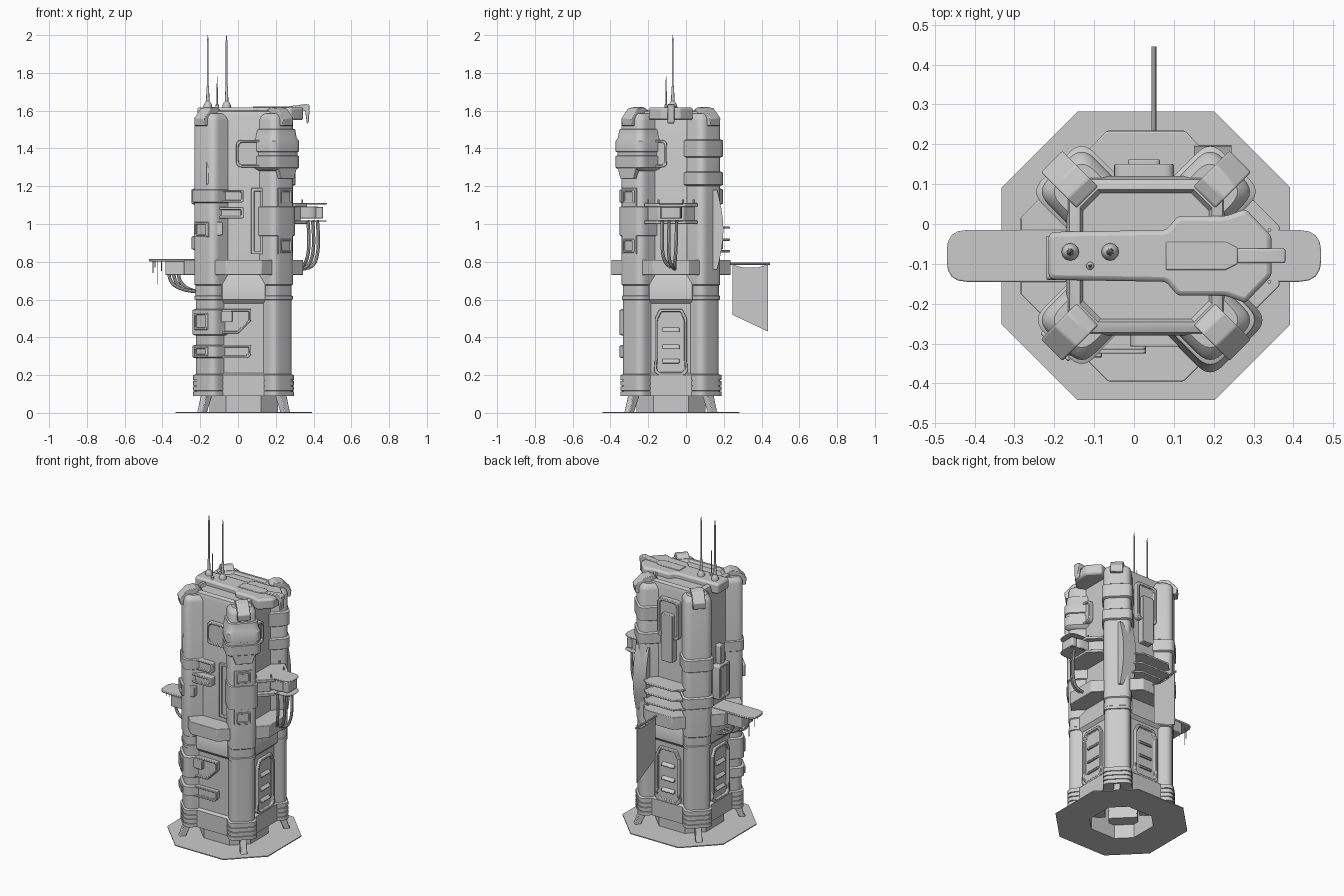
import bpy, bmesh, math
from mathutils import Matrix, Vector

if "Cube" in bpy.data.objects:
    bpy.data.objects.remove(bpy.data.objects["Cube"])

CENTER = Vector((.03, -.08, 0))


def frame(deg):
    # local u = along the side, -y = outward; 0 front, 90 right, 180 back, 270 left
    return Matrix.Translation(CENTER) @ Matrix.Rotation(math.radians(deg), 4, 'Z')


def make(name, rings, mat=Matrix(), bevel=0, closed=False):
    bm = bmesh.new()
    vs = [[bm.verts.new(mat @ Vector(p)) for p in ring] for ring in rings]
    n = len(vs[0])
    pairs = list(zip(vs, vs[1:])) + ([(vs[-1], vs[0])] if closed else [])
    for a, b in pairs:
        for i in range(n):
            bm.faces.new((a[i], a[(i + 1) % n], b[(i + 1) % n], b[i]))
    if not closed:
        bm.faces.new(vs[0])
        bm.faces.new(vs[-1])
    bmesh.ops.recalc_face_normals(bm, faces=bm.faces)
    me = bpy.data.meshes.new(name)
    bm.to_mesh(me)
    bm.free()
    ob = bpy.data.objects.new(name, me)
    bpy.context.collection.objects.link(ob)
    if bevel:
        m = ob.modifiers.new("bevel", 'BEVEL')
        m.width, m.segments, m.limit_method = bevel, 2, 'ANGLE'
    return ob


def fillet(pts, r, n=4):
    rs = r if isinstance(r, (list, tuple)) else [r] * len(pts)
    out = []
    for i, q in enumerate(pts):
        p, a, b = Vector(q), Vector(pts[i - 1]), Vector(pts[(i + 1) % len(pts)])
        if rs[i] == 0:
            out.append(p)
            continue
        s, e = p + (a - p).normalized() * rs[i], p + (b - p).normalized() * rs[i]
        for k in range(n + 1):
            t = k / n
            out.append(s * (1 - t) ** 2 + p * 2 * t * (1 - t) + e * t * t)
    return out


def loft(name, outline, profile, deg=0):
    return make(name, [[(u, -d, z) for u, d in outline(off)] for z, off in profile], frame(deg))


def rect(u0, u1, z0, z1):
    return [(u0, z0), (u1, z0), (u1, z1), (u0, z1)]


def panel(name, deg, pts, d0, d1, r=0, inset=0, depth=.012, bevel=.003):
    pts = fillet(pts, r)
    rings = [[(u, -d, z) for u, z in pts] for d in (d0, d1)]
    if inset:
        us, zs = [p[0] for p in pts], [p[1] for p in pts]
        cu, cz = (min(us) + max(us)) / 2, (min(zs) + max(zs)) / 2
        ku, kz = 1 - 2 * inset / (max(us) - min(us)), 1 - 2 * inset / (max(zs) - min(zs))
        rings += [[(cu + (u - cu) * ku, -d, cz + (z - cz) * kz) for u, z in pts] for d in (d1, d1 - depth)]
    return make(name, rings, frame(deg), bevel)


def deck(name, deg, pts, z0, z1, r=0, bevel=.003):
    return make(name, [[(u, -d, z) for u, d in fillet(pts, r)] for z in (z0, z1)], frame(deg), bevel)


def side(name, deg, pts, u0, u1, bevel=.004):
    return make(name, [[(u, -d, z) for d, z in pts] for u in (u0, u1)], frame(deg), bevel)


def rod(name, x, y, profile, n=12):
    return make(name, [[(x + r * math.cos(2 * math.pi * i / n), y + r * math.sin(2 * math.pi * i / n), z)
                        for i in range(n)] for z, r in profile])


def tube(name, pts, r):
    cu = bpy.data.curves.new(name, 'CURVE')
    cu.dimensions, cu.bevel_depth, cu.bevel_resolution, cu.use_fill_caps = '3D', r, 2, True
    sp = cu.splines.new('NURBS')
    sp.points.add(len(pts) - 1)
    for p, c in zip(sp.points, pts):
        p.co = (*c, 1)
    sp.order_u, sp.use_endpoint_u, sp.resolution_u = min(4, len(pts)), True, 6
    tmp = bpy.data.objects.new(name, cu)
    bpy.context.collection.objects.link(tmp)
    me = bpy.data.meshes.new_from_object(tmp.evaluated_get(bpy.context.evaluated_depsgraph_get()))
    bpy.data.objects.remove(tmp)
    bpy.context.collection.objects.link(bpy.data.objects.new(name, me))


def octagon(a, c):
    return [(a, -c), (a, c), (c, a), (-c, a), (-a, c), (-a, -c), (-c, -a), (c, -a)]


def column(off):
    w, d, r = .08 + off, .308 + off, .045
    return fillet([(w, .1), (w, d), (-w, d), (-w, .1)], [0, r, r, 0], 6)


# ground plate with an octagonal hole
outer, inner = octagon(.362, .172), octagon(.18, .09)
make("ground_plate", [[(x, y, z) for x, y in o] for o, z in
     ((outer, 0), (outer, .006), (inner, .006), (inner, 0))], frame(0), closed=True)

# hollow-bottomed core: octagonal below, squarer above the waist
loft("lower_core", lambda o: octagon(.2 + o, .1 + o * .4),
     [(.3, -.03), (0, -.03), (0, -.018), (.09, -.018), (.09, .03), (.2, .03), (.21, .012), (.58, .012), (.6, .03),
      (.68, .03), (.73, .0), (.8, 0)])
loft("upper_core", lambda o: octagon(.2 + o, .155 + o),
     [(.74, 0), (1.57, 0), (1.595, -.008), (1.602, -.02), (1.602, -.034), (1.585, -.042)])

# corner columns with feet and roof clamps
ribs = [(z + dz, o) for z in (.09, .118, .146) for dz, o in ((0, .006), (.022, .006), (.023, .001), (.027, .001))]
for deg in (45, 135, 225, 315):
    loft("corner_column", column, ribs + [(.174, .006), (.2, .006), (.205, -.004), (.598, -.004), (.6, .001),
         (.618, .001), (.622, -.003), (.675, -.003), (.68, .002), (1.55, .002), (1.568, -.004), (1.585, -.02)], deg)
    side("foot", deg, [(.295, 0), (.335, 0), (.325, .015), (.3, .1), (.25, .1)], -.02, .02)
    side("roof_clamp", deg, [(.19, 1.57), (.21, 1.605), (.24, 1.62), (.285, 1.612), (.335, 1.56), (.33, 1.52),
         (.3, 1.52), (.29, 1.57)], -.038, .038)

# waist belt blocks on each side
for deg in (0, 90, 180, 270):
    deck("belt_block", deg, [(-.17, .18), (-.17, .24), (-.095, .315), (.095, .315), (.17, .24), (.17, .18)], .73, .81)

# roof beam, inlay and hook
beam = [(-.245, -.06), (-.245, .06), (.05, .065), (.08, .1), (.2, .1), (.25, .118), (.315, .05),
        (.315, -.05), (.25, -.118), (.2, -.1), (.08, -.1), (.05, -.065)]
deck("roof_beam", 0, beam, 1.55, 1.618, [.02, .02] + [.01] * 10, .012)
deck("roof_inlay", 0, [(.05, -.035), (.05, .035), (.2, .035), (.23, .02), (.23, -.02), (.2, -.035)], 1.6, 1.622)
side("roof_hook", 90, [(.22, 1.605), (.23, 1.622), (.33, 1.635), (.35, 1.63), (.345, 1.54), (.335, 1.53),
     (.325, 1.6)], -.018, .018)

# antennas
for x in (-.16, -.06):
    rod("antenna", x, -.07, [(1.6, .022), (1.63, .022), (1.645, .014), (1.65, .009), (1.72, .007), (1.73, .005),
        (1.97, .005), (1.975, .003), (2, .002)])
rod("short_antenna", -.11, -.105, [(1.6, .01), (1.63, .01), (1.635, .004), (1.78, .002)])

# large collar on the front right column
loft("upper_collar", column, [(1.28, .0), (1.29, .016), (1.3, .024), (1.36, .024), (1.363, .018), (1.38, .018),
     (1.383, .024), (1.44, .024), (1.455, .016), (1.5, .01), (1.505, 0)], 45)
panel("collar_drop", 45, [(-.05, 1.24), (.05, 1.24), (.07, 1.3), (-.07, 1.3)], .28, .33)
panel("collar_plate", 0, rect(-.04, .13, 1.3, 1.445), .19, .228, .03, .012)
panel("collar_plate_side", 90, rect(-.13, -.02, 1.3, 1.445), .19, .228, .03, .012)

# front right column window strip
loft("strip_band", column, [(.935, 0), (.94, .009), (1.09, .009), (1.095, 0)], 45)
panel("window_strip", 45, rect(-.055, .055, .84, 1.19), .28, .314)
for z in (.85, 1.11):
    panel("strip_window", 45, rect(-.04, .04, z, z + .07), .3, .32, .006, .01)
panel("front_rib", 0, rect(.04, .11, .84, 1.19), .19, .215, 0, .016, .01)

# front left column equipment
for z0, z1 in ((1.11, 1.185), (.29, .36), (.41, .55)):
    loft("column_band", column, [(z0, 0), (z0 + .006, .009), (z1 - .006, .009), (z1, 0)], 315)
for z0, z1 in ((.93, 1.01), (.3, .35), (.44, .53)):
    panel("column_box", 315, rect(-.05, .05, z0, z1), .29, .325, .008, .012)
panel("upper_band_plate", 0, rect(-.13, 0, 1.115, 1.18), .19, .235, .01, .01)
panel("small_vent", 0, rect(-.14, 0, 1.03, 1.09), .19, .245, .01, .014)
panel("left_valve", 0, rect(-.17, -.11, .94, 1.01), .2, .255, .012)
panel("lower_plate", 0, [(-.14, .29), (.02, .29), (.04, .31), (.04, .36), (-.14, .36)], .2, .238, .005, .012)
panel("middle_plate", 0, [(-.14, .42), (-.03, .42), (.04, .49), (.04, .55), (-.14, .55)], .2, .238, .005, .012)
panel("middle_box", 0, rect(-.12, -.06, .48, .54), .2, .25, .008)
side("upper_fin", 0, [(.2, 1.21), (.25, 1.21), (.25, 1.3), (.23, 1.38), (.2, 1.38)], -.2, -.15)

# recessed doors with steps
for deg in (90, 180, 270):
    panel("door", deg, [(-.09, .22), (-.07, .2), (.07, .2), (.09, .22), (.085, .28), (.085, .5), (.06, .55),
          (-.06, .55), (-.085, .5), (-.085, .28)], .2, .23, .008, .014, .016)
    for z in (.27, .345, .435):
        side("door_step", deg, [(.2, z), (.228, z - .008), (.23, z), (.205, z + .025)], -.045, .045, .002)

# right balcony: stacked decks with a tongue, posts and cables
wide = [(-.14, .18), (-.14, .27), (-.075, .335), (.075, .335), (.14, .27), (.14, .18)]
tongue = [(-.065, .2), (-.065, .44), (.065, .44), (.065, .2)]
for z0, z1, k in ((1.0, 1.018, 1), (1.018, 1.092, .9), (1.092, 1.11, 1)):
    deck("balcony_deck", 90, [(u * k, d * k) for u, d in wide], z0, z1)
    deck("balcony_tongue", 90, [(u * k, d * k) for u, d in tongue], z0 + .012, z1, [0, .055, .055, 0])
deck("balcony_drum", 90, [(-.05, .38), (-.05, .42), (.05, .42), (.05, .38)], 1.03, 1.09, .012)
for y in (-.2, -.145, -.015, .04):
    rod("rail_post", .27 if y in (-.2, .04) else .34, y, [(1.1, .005), (1.13, .005)], 8)
for i, y in enumerate((-.125, -.09, -.05)):
    x = .37 + .025 * i
    tube("balcony_cable", [(x, y, 1.02), (x + .01, y, .9), (x, y - .01, .79), (x - .04, -.06, .76), (.3, -.06, .76)], .009)

# left landing platform, bracket and cables
deck("landing_plate", 270, [(-.065, .2), (-.065, .5), (.065, .5), (.065, .2)], .802, .814, [0, .05, .05, 0])
deck("landing_bracket", 270, [(-.063, .2), (-.063, .415), (.063, .415), (.063, .2)], .73, .802, .01)
for i, y in enumerate((-.12, -.08, -.04)):
    x = -.365 + .025 * i
    tube("landing_cable", [(x, y, .74), (x, y, .67), (x + .06, y, .645), (-.19, y, .64)], .009)
for x, y, z in ((-.45, -.06, .74), (-.44, -.11, .77), (-.425, -.04, .68), (-.405, -.1, .75)):
    rod("hanging_wire", x, y, [(z, .002), (.805, .002)], 6)

# left side equipment above the landing
panel("left_cabinet", 270, rect(-.05, .06, .86, 1.08), .19, .25, .012, .015)
panel("left_conduit", 270, rect(-.015, .025, 1.05, 1.2), .19, .235, .01)

# back louvres, cabinet and bulging fender
for z in (.85, .91, .975):
    deck("back_louvre", 180, [(-.16, .18), (-.16, .25), (-.1, .312), (.1, .312), (.16, .25), (.16, .18)], z, z + .012)
panel("back_cabinet", 180, rect(-.07, .08, 1.27, 1.52), .19, .23, .025, .016)
panel("back_slab", 180, rect(-.035, .045, 1.12, 1.43), .19, .242, .012)
arc = [(.245 + .033 * math.sin(math.pi * t / 8), .76 + .42 * t / 8) for t in range(9)]
side("back_fender", 180, arc + [(.22, 1.18), (.22, .76)], -.215, -.12, 0)
for deg, z0, z1 in ((135, 1.35, 1.45), (135, 1.2, 1.28), (225, 1.1, 1.19), (225, .86, .94)):
    loft("back_column_band", column, [(z0, 0), (z0 + .008, .012), (z1 - .008, .012), (z1, 0)], deg)

# banner on a pole
tube("banner_pole", [(.05, .15, .79), (.05, .445, .79)], .006)
make("banner", [[(x, y, z) for y, z in ((.245, .785), (.3, .77), (.38, .77), (.435, .785), (.435, .43), (.245, .52))]
                for x in (.048, .052)])

# smooth curved surfaces, keep hard edges
bpy.ops.object.select_all(action='SELECT')
bpy.context.view_layer.objects.active = bpy.data.objects["lower_core"]
bpy.ops.object.shade_smooth_by_angle(angle=math.radians(32))
